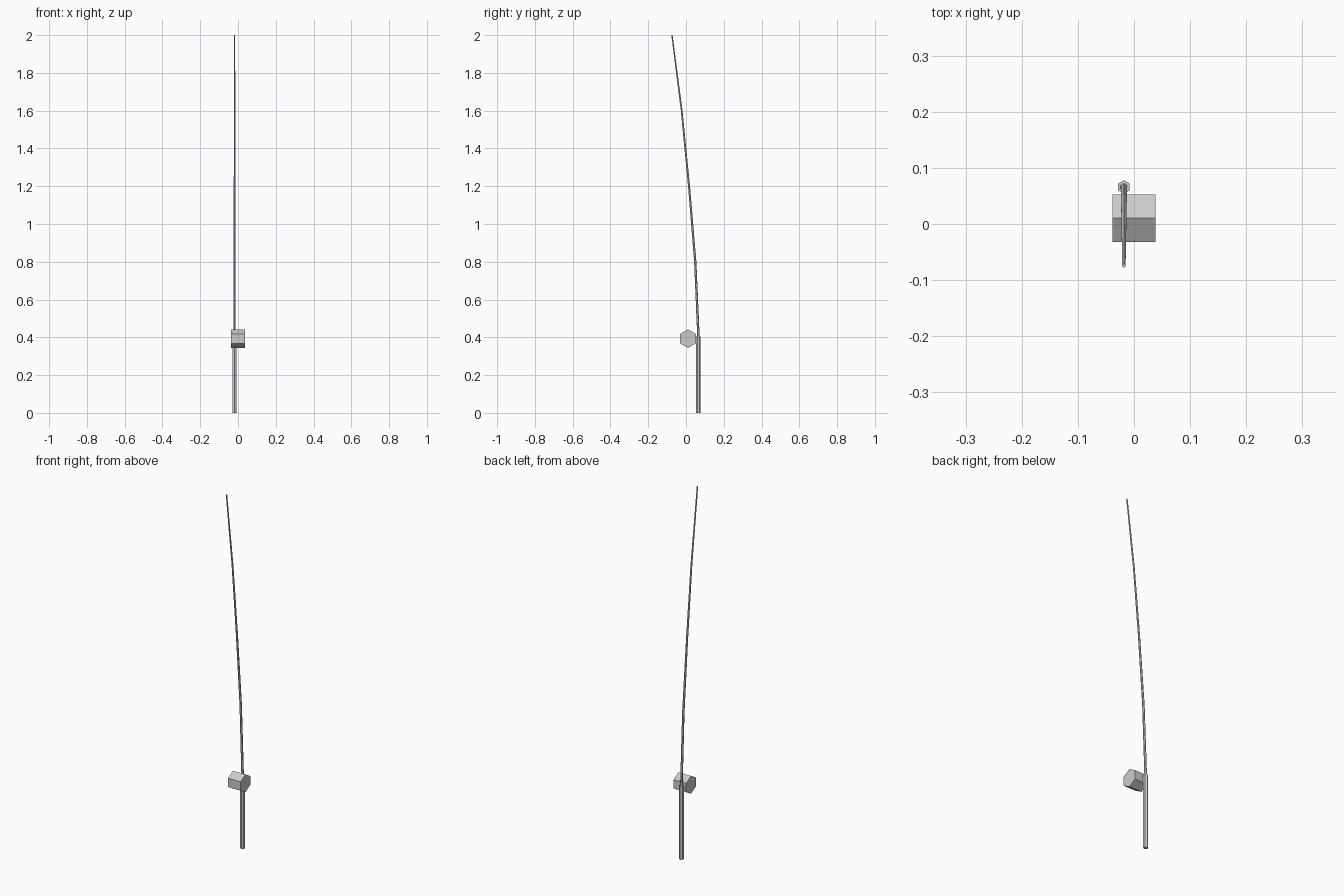
import bpy, bmesh, math
from mathutils import Vector

if "Cube" in bpy.data.objects:
    bpy.data.objects.remove(bpy.data.objects["Cube"])


def loft(name, rings, sides, axis='Z', phase=0.0):
    """Capped flat-shaded tube through (centre, radius) rings across an axis."""
    bm = bmesh.new()
    loops = []
    for centre, r in rings:
        loop = []
        for i in range(sides):
            a = phase + math.tau * i / sides
            c, s = r * math.cos(a), r * math.sin(a)
            off = Vector((c, s, 0)) if axis == 'Z' else Vector((0, c, s))
            loop.append(bm.verts.new(Vector(centre) + off))
        loops.append(loop)
    for a, b in zip(loops, loops[1:]):
        for i in range(sides):
            j = (i + 1) % sides
            bm.faces.new((a[i], a[j], b[j], b[i]))
    bm.faces.new(loops[0][::-1])
    bm.faces.new(loops[-1])
    bmesh.ops.recalc_face_normals(bm, faces=bm.faces)
    mesh = bpy.data.meshes.new(name)
    bm.to_mesh(mesh)
    bm.free()
    obj = bpy.data.objects.new(name, mesh)
    bpy.context.collection.objects.link(obj)
    return obj


X = -0.018
UP = math.pi / 2

# Straight thick grip
loft("grip", [((X, 0.066, 0), 0.012), ((X, 0.066, 0.405), 0.012)], 6, phase=UP)

# Thin bending rod blank
path = [(0.066, 0.40, 0.0065), (0.049, 0.80, 0.006), (0.016, 1.20, 0.0053),
        (-0.023, 1.60, 0.0045), (-0.0743, 2.0, 0.0035)]
loft("rod_blank", [((X, y, z), r) for y, z, r in path], 6, phase=UP)

# Hexagonal reel drum lying along x
loft("reel", [((-0.038, 0.0105, 0.393), 0.049), ((0.038, 0.0105, 0.393), 0.049)],
     6, axis='X', phase=UP)
